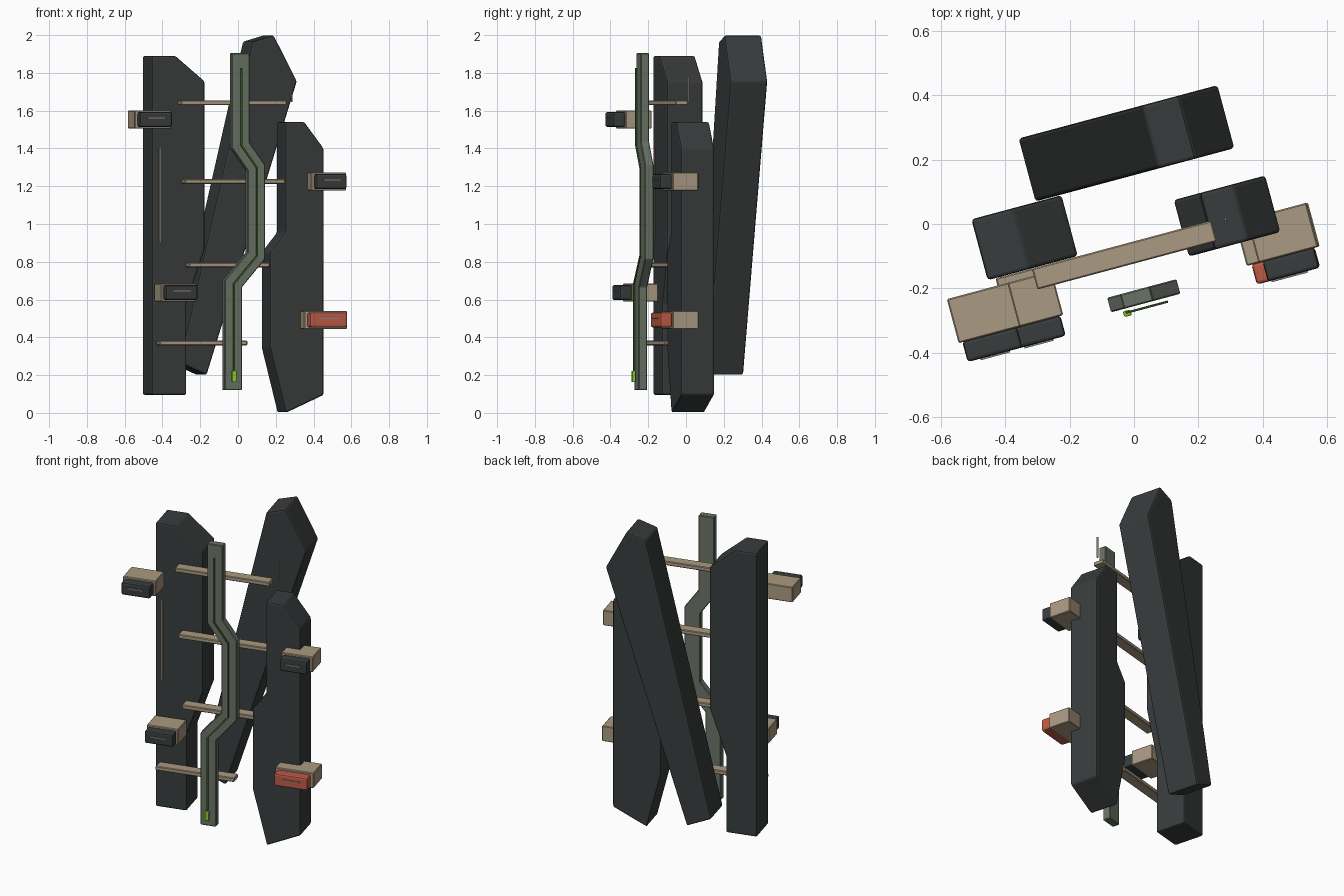
import bpy, bmesh, math
from mathutils import Vector

if "Cube" in bpy.data.objects:
    bpy.data.objects.remove(bpy.data.objects["Cube"])

TURN = math.radians(15)  # whole model is turned about z


def mat(name, r, g, b):
    m = bpy.data.materials.new(name)
    m.diffuse_color = (r, g, b, 1)
    m.use_nodes = True
    m.node_tree.nodes["Principled BSDF"].inputs["Base Color"].default_value = m.diffuse_color
    return m


DARK = mat("charcoal", 0.04, 0.045, 0.045)
TAN = mat("tan", 0.40, 0.32, 0.22)
SAGE = mat("sage", 0.14, 0.17, 0.13)
RED = mat("red", 0.50, 0.10, 0.06)
LIME = mat("lime", 0.28, 0.62, 0.02)
MOSS = mat("moss", 0.05, 0.12, 0.02)
GREY = mat("slot_grey", 0.25, 0.25, 0.22)


def prism(name, pts, v0, v1, material, bevel=0.0, segments=2):
    """Extrude an outline in (u, z) from depth v0 to v1."""
    bm = bmesh.new()
    face = bm.faces.new([bm.verts.new((u, v0, z)) for u, z in pts])
    ext = bmesh.ops.extrude_face_region(bm, geom=[face])
    moved = [g for g in ext["geom"] if isinstance(g, bmesh.types.BMVert)]
    bmesh.ops.translate(bm, verts=moved, vec=(0, v1 - v0, 0))
    bmesh.ops.recalc_face_normals(bm, faces=bm.faces)
    me = bpy.data.meshes.new(name)
    bm.to_mesh(me)
    bm.free()
    me.materials.append(material)
    ob = bpy.data.objects.new(name, me)
    bpy.context.collection.objects.link(ob)
    ob.rotation_euler.z = TURN
    if bevel:
        mod = ob.modifiers.new("soft_edges", "BEVEL")
        mod.width = bevel
        mod.segments = segments
        mod.limit_method = "ANGLE"
        mod.angle_limit = math.radians(20)
    return ob


def box(name, u0, u1, v0, v1, z0, z1, material, bevel=0.0, segments=2):
    return prism(name, [(u0, z0), (u1, z0), (u1, z1), (u0, z1)], v0, v1, material, bevel, segments)


def ribbon(path, width):
    """Mitred outline of constant width around a polyline."""
    p = [Vector(q) for q in path]
    left, right = [], []
    for i, c in enumerate(p):
        a = (c - p[i - 1]).normalized() if i else None
        b = (p[i + 1] - c).normalized() if i < len(p) - 1 else None
        a, b = a or b, b or a
        na, nb = Vector((-a.y, a.x)), Vector((-b.y, b.x))
        n = (na + nb).normalized()
        off = n * (width / 2 / n.dot(na))
        left.append(tuple(c + off))
        right.append(tuple(c - off))
    return left + right[::-1]


# Three upright panels
prism("left_panel", [(-0.485, 0.095), (-0.295, 0.095), (-0.295, 0.58), (-0.195, 0.865),
                     (-0.195, 1.755), (-0.355, 1.89), (-0.485, 1.89)],
      -0.051, 0.145, DARK, 0.01)
prism("right_panel", [(0.226, 0.0), (0.433, 0.095), (0.433, 1.40), (0.327, 1.54),
                      (0.222, 1.54), (0.222, 0.955), (0.139, 0.85), (0.139, 0.345)],
      -0.142, 0.040, DARK, 0.01)
prism("rear_leaning_panel", [(-0.131, 0.20), (0.364, 1.755), (0.236, 2.0),
                             (0.119, 1.965), (-0.28, 0.265)],
      0.147, 0.350, DARK, 0.01)

# Cross rungs
for i, (u0, u1, z) in enumerate([(-0.343, 0.235, 1.642), (-0.322, 0.24, 1.225),
                                 (-0.30, 0.20, 0.783), (-0.46, 0.02, 0.37)]):
    box(f"rung_{i + 1}", u0, u1, -0.119, -0.052, z - 0.013, z + 0.013, TAN, 0.004, 1)

# Cranked spine with its inlay line and marker light
SPINE = [(-0.051, 1.905), (-0.051, 1.417), (0.035, 1.298), (0.035, 0.832),
         (-0.092, 0.683), (-0.092, 0.12)]
prism("spine", ribbon(SPINE, 0.096), -0.247, -0.200, SAGE, 0.004, 1)
LINE = [(u, min(max(z, 0.18), 1.825)) for u, z in SPINE]
prism("spine_inlay", ribbon(LINE, 0.009), -0.264, -0.257, MOSS)
box("marker_light", -0.104, -0.080, -0.272, -0.254, 0.163, 0.222, LIME, 0.004)

# Holds: bracket block, front pad and thin slot
for name, c, w, pw, z, material in [("upper_left", -0.523, 0.20, 0.176, 1.553, DARK),
                                    ("lower_left", -0.382, 0.192, 0.174, 0.637, DARK),
                                    ("upper_right", 0.439, 0.192, 0.166, 1.225, DARK),
                                    ("lower_right", 0.4225, 0.235, 0.204, 0.492, RED)]:
    box(name + "_bracket", c - w / 2, c + w / 2, -0.217, -0.075, z - 0.048, z + 0.048, TAN, 0.004, 1)
    box(name + "_pad", c - pw / 2, c + pw / 2, -0.281, -0.215, z - 0.039, z + 0.039, material, 0.01)
    s = pw * 0.27
    box(name + "_slot", c - s, c + s, -0.286, -0.278, z + 0.005, z + 0.011, GREY)

# Thin accent strips
box("left_panel_strip", -0.446, -0.440, -0.056, -0.048, 0.905, 1.405, TAN)
box("right_upright_strip", 0.276, 0.282, -0.064, -0.056, 1.645, 1.78, TAN)
